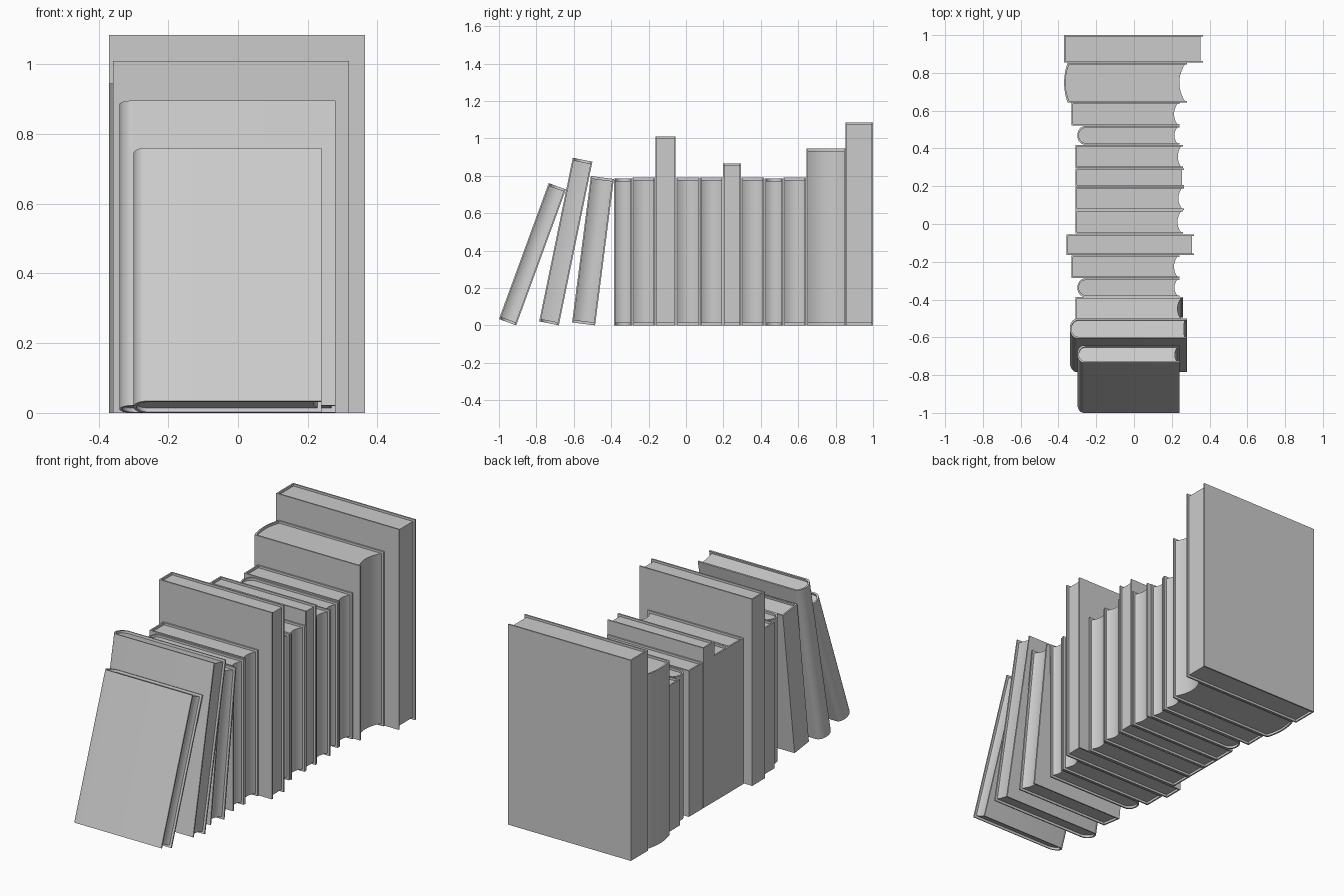
import bpy, math

if "Cube" in bpy.data.objects:
    bpy.data.objects.remove(bpy.data.objects["Cube"])

BOARD = 0.008   # cover thickness
INSET = 0.012   # pages sit inside the cover by this much
N = 16          # segments across curved spines and page edges


def spine(x0, half, style, bulge):
    """Spine outline from -y to +y: flat, shallow arc or full round."""
    if style == "flat":
        return [(x0, -half), (x0, half)]
    pts = []
    for i in range(N + 1):
        s = -1 + 2 * i / N
        if style == "arc":
            pts.append((x0 + bulge * s * s, half * s))
        else:
            a = s * math.pi / 2
            pts.append((x0 + bulge * (1 - math.cos(a)), half * math.sin(a)))
    return pts


def prism(name, outline, z0, z1, y_edge, thick, lean):
    """Extrude an outline upward; origin on the lower +y edge so it can lean."""
    n = len(outline)
    verts = [(x, y - thick / 2, z) for z in (z0, z1) for x, y in outline]
    faces = [tuple(range(n))[::-1], tuple(range(n, 2 * n))]
    faces += [(i, (i + 1) % n, n + (i + 1) % n, n + i) for i in range(n)]
    me = bpy.data.meshes.new(name)
    me.from_pydata(verts, [], faces)
    ob = bpy.data.objects.new(name, me)
    bpy.context.collection.objects.link(ob)
    ob.location = (0, y_edge, 0)
    ob.rotation_euler = (-math.radians(lean), 0, 0)
    bpy.ops.object.select_all(action="DESELECT")
    ob.select_set(True)
    bpy.context.view_layer.objects.active = ob
    bpy.ops.object.shade_smooth_by_angle(angle=math.radians(30))


def book(i, y1, thick, h, x0, x1, style, bulge, hollow, lean=0):
    half = thick / 2
    outer = spine(x0, half, style, bulge)
    inner = spine(x0 + BOARD, half - BOARD, style, bulge)
    # cover: U-shaped shell (counter-clockwise)
    cover = [(x1, half)] + outer[::-1] + [(x1, -half), (x1, -half + BOARD)]
    cover += inner + [(x1, half - BOARD)]
    prism(f"book_{i}_cover", cover, 0, h, y1, thick, lean)
    # page block with a hollow fore edge
    edge = x1 - INSET
    steps = N if hollow else 1
    fore = []
    for k in range(steps + 1):
        s = -1 + 2 * k / steps
        fore.append((edge - hollow * (1 - s * s), (half - BOARD) * s))
    prism(f"book_{i}_pages", inner[::-1] + fore, INSET, h - INSET, y1, thick, lean)


# y of back edge, thickness, height, spine x, fore x, spine style, bulge, hollow, lean
BOOKS = [
    (1.000, 0.146, 1.085, -0.37, 0.365, "flat", 0, 0),
    (0.852, 0.208, 0.945, -0.37, 0.28, "arc", 0.018, 0.028),
    (0.642, 0.120, 0.790, -0.33, 0.24, "flat", 0, 0.016),
    (0.518, 0.098, 0.785, -0.30, 0.24, "round", 0.04, 0.014),
    (0.418, 0.122, 0.790, -0.31, 0.26, "flat", 0, 0.016),
    (0.294, 0.096, 0.866, -0.31, 0.265, "flat", 0, 0),
    (0.197, 0.122, 0.790, -0.31, 0.265, "flat", 0, 0.018),
    (0.073, 0.124, 0.790, -0.31, 0.26, "flat", 0, 0.018),
    (-0.055, 0.109, 1.010, -0.358, 0.318, "flat", 0, 0),
    (-0.166, 0.120, 0.790, -0.33, 0.24, "flat", 0, 0.016),
    (-0.288, 0.098, 0.785, -0.30, 0.24, "round", 0.04, 0.014),
    (-0.486, 0.124, 0.789, -0.31, 0.26, "flat", 0, 0.018, 7.3),
    (-0.680, 0.107, 0.893, -0.34, 0.28, "round", 0.04, 0.004, 11.6),
    (-0.908, 0.098, 0.774, -0.30, 0.24, "round", 0.035, 0.012, 20.1),
]
for i, b in enumerate(BOOKS, 1):
    book(i, *b)
